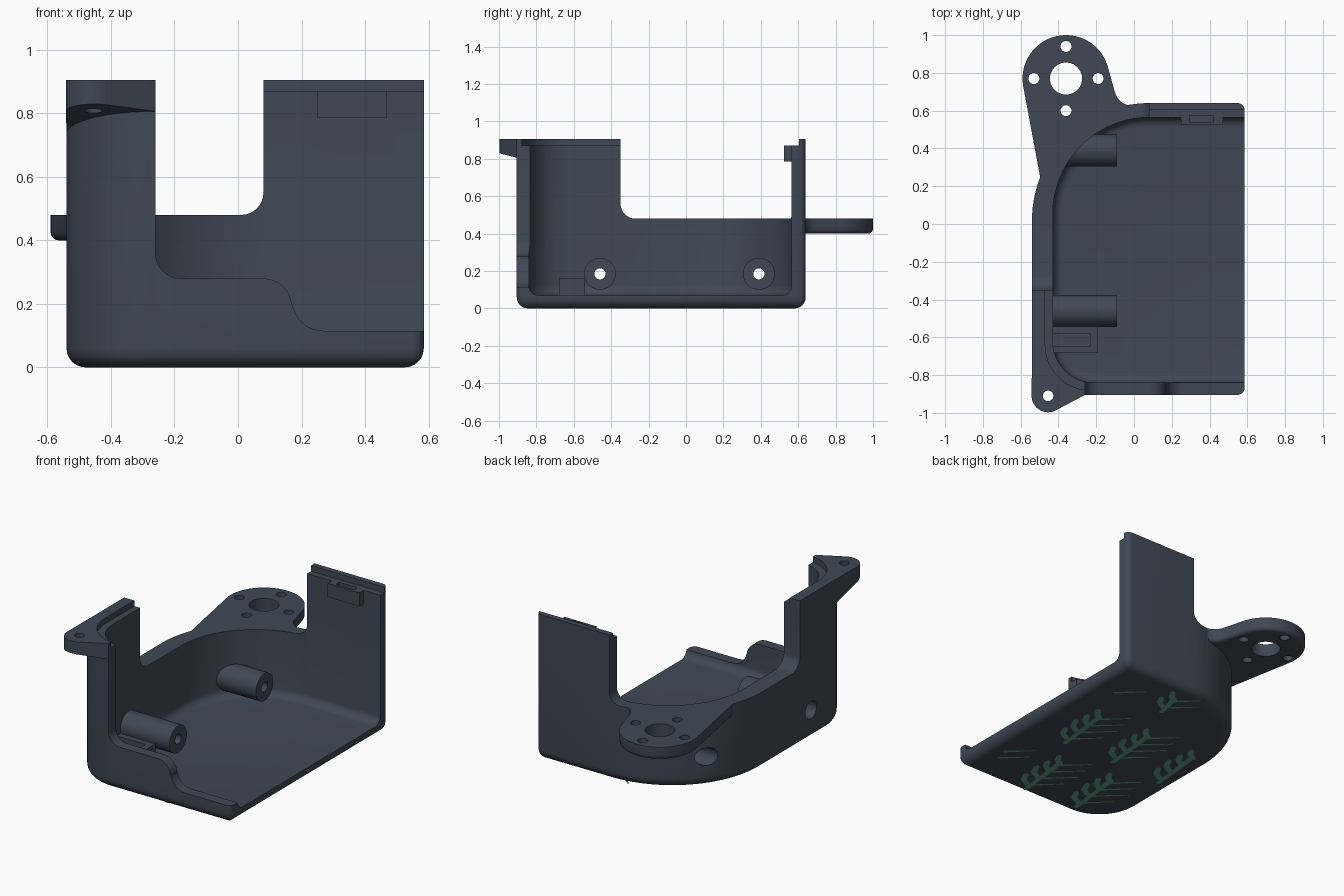
import bpy, bmesh, math
from mathutils import Vector

old = bpy.data.objects.get("Cube")
if old:
    bpy.data.objects.remove(old, do_unlink=True)


def material(name, rgb):
    m = bpy.data.materials.new(name)
    m.use_nodes = True
    m.diffuse_color = (*rgb, 1)
    m.node_tree.nodes["Principled BSDF"].inputs["Base Color"].default_value = (*rgb, 1)
    return m


slate = material("slate grey", (0.05, 0.066, 0.09))
green = material("fern green", (0.11, 0.36, 0.25))


def make(name, bm, mat=slate):
    mesh = bpy.data.meshes.new(name)
    bm.to_mesh(mesh)
    bm.free()
    mesh.materials.append(mat)
    ob = bpy.data.objects.new(name, mesh)
    bpy.context.collection.objects.link(ob)
    return ob


def arc(cx, cy, r, a0, a1, n=12):
    angles = [math.radians(a0 + (a1 - a0) * i / n) for i in range(n + 1)]
    return [(cx + r * math.cos(a), cy + r * math.sin(a)) for a in angles]


def prism(name, pts, lo, hi, axis="z", round_bottom=0, bottom=None):
    """Extrude a 2D profile along an axis, optionally rounding or tilting the bottom."""
    place = {"x": lambda u, v, w: (w, u, v),
             "y": lambda u, v, w: (u, w, v),
             "z": lambda u, v, w: (u, v, w)}[axis]
    bm = bmesh.new()
    face = bm.faces.new([bm.verts.new(place(u, v, lo)) for u, v in pts])
    base_edges, base_verts = list(face.edges), list(face.verts)
    ext = bmesh.ops.extrude_face_region(bm, geom=[face], use_keep_orig=True)
    shift = Vector(place(0, 0, hi - lo))
    for g in ext["geom"]:
        if isinstance(g, bmesh.types.BMVert):
            g.co += shift
    if bottom:
        for v in base_verts:
            v.co.z = bottom(v.co.y)
    bmesh.ops.recalc_face_normals(bm, faces=bm.faces)
    if round_bottom:
        bmesh.ops.bevel(bm, geom=base_edges, offset=round_bottom, segments=4,
                        profile=0.5, affect="EDGES")
    return make(name, bm)


def box(name, x, y, z):
    return prism(name, [(x[0], y[0]), (x[1], y[0]), (x[1], y[1]), (x[0], y[1])], *z)


def rod(name, u, v, r, lo, hi, axis, n=40):
    return prism(name, arc(u, v, r, 0, 360, n)[:-1], lo, hi, axis)


def tub(name, x, y, front_r, back_r, z0, z1, fillet):
    """Rounded plan outline lofted upward with a rounded bottom edge."""
    def outline(o):
        x0, x1, y0, y1 = x[0] + o, x[1] - o, y[0] + o, y[1] - o
        f, b, s = front_r - o, back_r - o, max(0.035 - o, 0.003)
        return (arc(x0 + f, y0 + f, f, 180, 270, 20) + arc(x1 - s, y0 + s, s, 270, 360, 5)
                + arc(x1 - s, y1 - s, s, 0, 90, 5) + arc(x0 + b, y1 - b, b, 90, 180, 36))
    levels = [(z1, 0)]
    if fillet:
        for i in range(7):
            t = math.pi / 2 * i / 6
            levels.append((z0 + fillet * (1 - math.sin(t)), fillet * (1 - math.cos(t))))
    else:
        levels.append((z0, 0))
    bm = bmesh.new()
    rings = [[bm.verts.new((px, py, z)) for px, py in outline(o)] for z, o in levels]
    n = len(rings[0])
    for a, b in zip(rings, rings[1:]):
        for i in range(n):
            bm.faces.new((a[i], a[(i + 1) % n], b[(i + 1) % n], b[i]))
    bm.faces.new(rings[0])
    bm.faces.new(rings[-1])
    bmesh.ops.recalc_face_normals(bm, faces=bm.faces)
    return make(name, bm)


def combine(target, tool, op="DIFFERENCE"):
    mod = target.modifiers.new("cut", "BOOLEAN")
    mod.object, mod.operation, mod.solver = tool, op, "EXACT"
    bpy.context.view_layer.objects.active = target
    bpy.ops.object.modifier_apply(modifier=mod.name)
    bpy.data.objects.remove(tool, do_unlink=True)


# Outer shell with the rear mounting flange and the front screw ear
shell = tub("housing", (-0.54, 0.585), (-0.905, 0.64), 0.28, 0.62, 0, 0.95, 0.06)
flange = (arc(-0.36, 0.77, 0.23, 14, 190, 36)
          + [(-0.49, 0.21), (-0.4, 0.15), (-0.2, 0.3), (0, 0.5), (0, 0.628)]
          + arc(-0.005, 0.725, 0.1, 265, 195, 8))
combine(shell, prism("flange", flange, 0.4, 0.6, "z", 0.025), "UNION")
ear = (arc(-0.455, -0.91, 0.087, 180, 300, 16)
       + [(-0.25, -0.9), (-0.25, -0.7), (-0.4, -0.6), (-0.53, -0.6), (-0.54, -0.63)])
combine(shell, prism("ear", ear, 0.8, 0.95, "z",
                     bottom=lambda y: 0.83 - 0.25 * (y + 1)), "UNION")

# Cavity, leaving screw bosses, latch and small socket standing inside
BOSSES = ((-0.46, -0.3), (0.39, -0.26))
cavity = tub("cavity", (-0.43, 0.8), (-0.84, 0.565), 0.22, 0.515, 0.07, 1.5, 0.05)
for y, depth in BOSSES:
    combine(cavity, rod("boss", y, 0.185, 0.085, -0.7, -0.09, "x"))
combine(cavity, box("socket", (-0.6, -0.19), (-0.68, -0.54), (0, 0.16)))
combine(cavity, box("latch", (0.25, 0.47), (0.525, 0.7), (0.785, 0.95)))
combine(shell, cavity)

# Wall cutouts: stepped front, low left side, low back, lid rabbet, flat rim
front = ([(-0.26, 1.2)] + arc(-0.18, 0.36, 0.08, 180, 270, 8)
         + arc(0.08, 0.19, 0.09, 90, 5, 8) + arc(0.27, 0.215, 0.1, 190, 270, 8)
         + [(1, 0.115), (1, 1.2)])
combine(shell, prism("front_cut", front, -1.2, -0.6, "y"))
side = [(-0.35, 1.2)] + arc(-0.27, 0.56, 0.08, 180, 270, 8) + [(1.2, 0.48), (1.2, 1.2)]
combine(shell, prism("side_cut", side, -1, -0.15, "x"))
back = [(0.08, 1.2)] + arc(0.01, 0.55, 0.07, 0, -90, 8) + [(-1, 0.48), (-1, 1.2)]
combine(shell, prism("back_cut", back, 0.2, 1.2, "y"))
combine(shell, tub("rabbet", (-0.47, 0.8), (-0.88, 0.605), 0.24, 0.56, 0.87, 1.5, 0))
combine(shell, box("rim_cut", (-1, 1), (-1.2, 1.2), (0.905, 1.5)))

# Latch notch, socket slot and all the screw holes
combine(shell, box("notch", (0.295, 0.42), (0.54, 0.575), (0.815, 1)))
combine(shell, box("slot", (-0.43, -0.23), (-0.645, -0.58), (0.09, 0.3)))
for y, depth in BOSSES:
    combine(shell, rod("screw_hole", y, 0.185, 0.03, -0.8, 0, "x", 24))
    combine(shell, rod("counterbore", y, 0.185, 0.055, -0.8, depth, "x"))
combine(shell, rod("ear_hole", -0.455, -0.91, 0.028, 0.5, 1.2, "z", 24))
combine(shell, rod("shaft_hole", -0.36, 0.77, 0.085, 0.2, 0.7, "z"))
for dx, dy in ((1, 0), (-1, 0), (0, 1), (0, -1)):
    combine(shell, rod("bolt_hole", -0.36 + 0.17 * dx, 0.77 + 0.17 * dy, 0.029,
                       0.2, 0.7, "z", 24))

bpy.ops.object.select_all(action="DESELECT")
shell.select_set(True)
bpy.context.view_layer.objects.active = shell
bpy.ops.object.shade_smooth_by_angle(angle=math.radians(30))

# Fern decoration: flat strokes on the underside
ferns = bmesh.new()


def stroke(a, b, w0, w1):
    a, b = Vector(a), Vector(b)
    d = (b - a).normalized()
    s = Vector((-d.y, d.x))
    pts = [a - d * w0 * 0.5, a - s * w0, b - s * w1, b + d * w1, b + s * w1, a + s * w0]
    face = ferns.faces.new([ferns.verts.new((p.x, p.y, -0.002)) for p in pts])
    face.normal_update()
    if face.normal.z > 0:
        face.normal_flip()


def fern(x, y, start=0, fine=True):
    """Stem along y, thick curled fronds on one side, fine ones on the other."""
    stroke((x - 0.02, y - 0.2 + start * 0.1), (x + 0.02, y + 0.17), 0.014, 0.018)
    for i in range(start, 4):
        sy = y - 0.15 + 0.1 * i
        size = 1 - 0.12 * abs(i - 1)
        knee = (x + 0.07 * size, sy + 0.035)
        stroke((x, sy), knee, 0.016, 0.018)
        stroke(knee, (x + 0.1 * size, sy + 0.1 * size), 0.018, 0.016)
        if fine:
            stroke((x, sy), (x - 0.17 * size, sy + 0.16 * size), 0.009, 0.004)


for x, y in ((0.3, -0.1), (-0.06, -0.09), (0.13, -0.66), (-0.23, -0.63)):
    fern(x, y)
fern(-0.42, -0.11, 0, False)
fern(0.1, 0.34, 2)
for x, y in ((0.44, 0.34), (0.47, -0.68), (0.49, -0.6)):
    stroke((x, y), (x - 0.14, y + 0.13), 0.01, 0.004)
make("underside_ferns", ferns, green)
